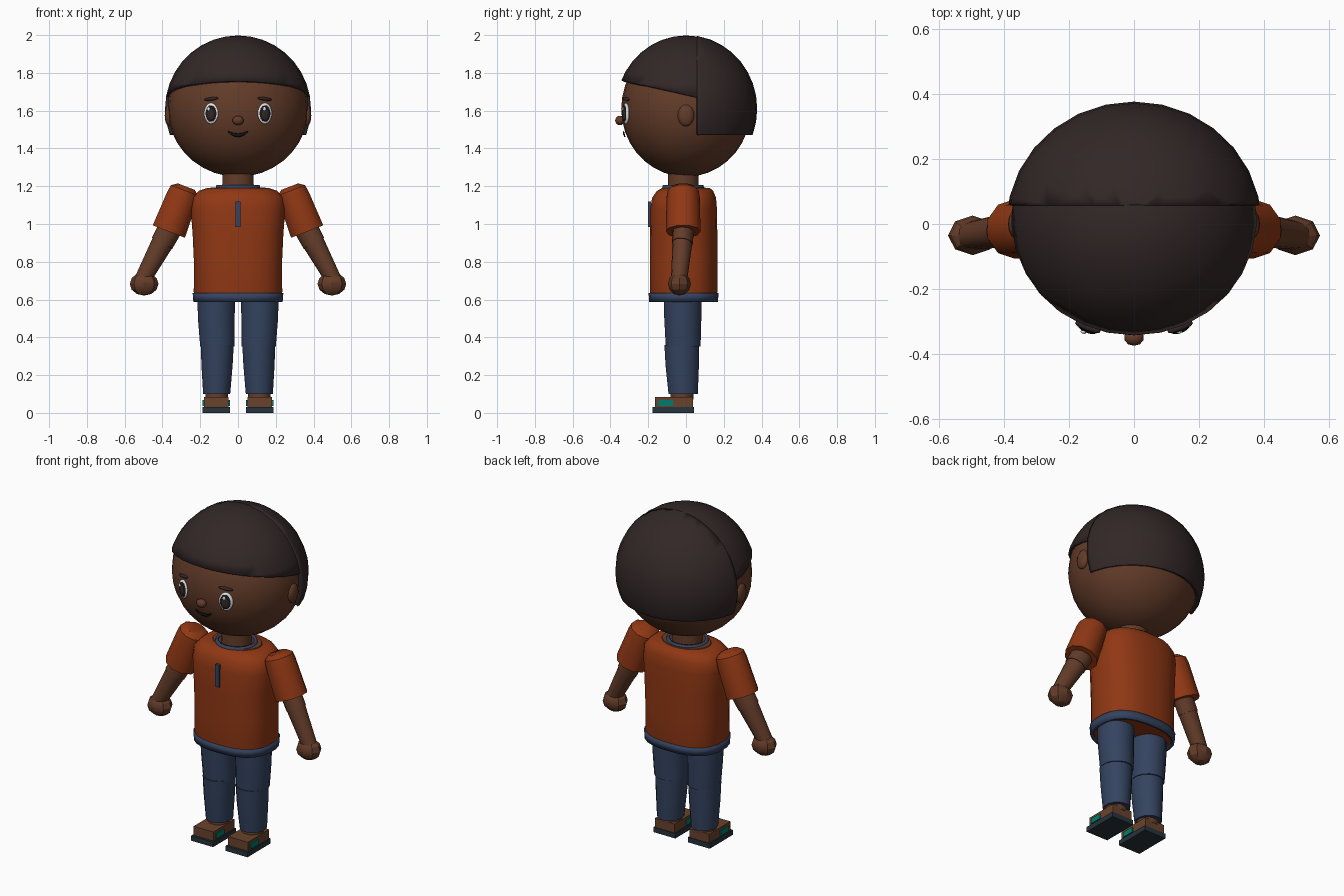
import bpy, bmesh, math
from mathutils import Vector, Matrix

cube = bpy.data.objects.get("Cube")
if cube:
    bpy.data.objects.remove(cube, do_unlink=True)


def material(name, r, g, b):
    m = bpy.data.materials.new(name)
    m.use_nodes = True
    m.diffuse_color = (r, g, b, 1)
    node = m.node_tree.nodes["Principled BSDF"]
    node.inputs["Base Color"].default_value = (r, g, b, 1)
    node.inputs["Roughness"].default_value = 0.8
    return m


SKIN = material("brown skin", .125, .045, .022)
HAIR = material("dark hair", .032, .02, .02)
ORANGE = material("orange shirt", .28, .039, .007)
NAVY = material("navy denim", .034, .056, .115)
SOLE = material("dark sole", .02, .033, .045)
LEATHER = material("shoe leather", .14, .055, .025)
TEAL = material("teal patch", 0, .2, .15)
WHITE = material("eye white", .8, .8, .8)
BLACK = material("black", .01, .008, .008)


def finish(name, bm, mat, smooth=40, thickness=0):
    bmesh.ops.recalc_face_normals(bm, faces=bm.faces)
    mesh = bpy.data.meshes.new(name)
    bm.to_mesh(mesh)
    bm.free()
    mesh.materials.append(mat)
    ob = bpy.data.objects.new(name, mesh)
    bpy.context.collection.objects.link(ob)
    if thickness:
        mod = ob.modifiers.new("thickness", 'SOLIDIFY')
        mod.thickness = thickness
        mod.offset = -1
    if smooth:
        bpy.ops.object.select_all(action='DESELECT')
        bpy.context.view_layer.objects.active = ob
        ob.select_set(True)
        bpy.ops.object.shade_smooth_by_angle(angle=math.radians(smooth))
    return ob


def loft(name, rings, mat, n=16, power=2, origin=(0, 0, 0), along=None, cap=True, thickness=0):
    """Skin rings (cx, cy, z, rx, ry); 'along' tilts the local z axis."""
    bm = bmesh.new()
    loops = []
    for cx, cy, z, rx, ry in rings:
        loop = []
        for i in range(n):
            a = math.tau * (i + .5) / n
            c, s = math.cos(a), math.sin(a)
            loop.append(bm.verts.new((
                cx + rx * math.copysign(abs(c) ** (2 / power), c),
                cy + ry * math.copysign(abs(s) ** (2 / power), s), z)))
        loops.append(loop)
    for a, b in zip(loops, loops[1:]):
        for i in range(n):
            j = (i + 1) % n
            bm.faces.new((a[i], a[j], b[j], b[i]))
    if cap:
        bm.faces.new(loops[0])
        bm.faces.new(loops[-1])
    mat4 = Matrix.Translation(origin)
    if along:
        mat4 = mat4 @ Vector((0, 0, 1)).rotation_difference(Vector(along)).to_matrix().to_4x4()
    bm.transform(mat4)
    return finish(name, bm, mat, thickness=thickness)


def ball(name, centre, radii, mat, u=24, v=16, turn=0, tilt=0, cuts=(), thickness=0, smooth=60):
    """Ellipsoid, optionally trimmed by planes (point, kept direction)."""
    bm = bmesh.new()
    bmesh.ops.create_uvsphere(bm, u_segments=u, v_segments=v, radius=1)
    bm.transform(Matrix.Translation(centre) @ Matrix.Rotation(turn, 4, 'Z')
                 @ Matrix.Rotation(tilt, 4, 'Y') @ Matrix.Diagonal((*radii, 1)))
    for point, keep in cuts:
        bmesh.ops.bisect_plane(bm, geom=bm.verts[:] + bm.edges[:] + bm.faces[:],
                               plane_co=point, plane_no=keep, clear_inner=True)
    return finish(name, bm, mat, smooth, thickness)


def box(name, lo, hi, mat):
    bm = bmesh.new()
    bmesh.ops.create_cube(bm, size=1)
    lo, hi = Vector(lo), Vector(hi)
    bm.transform(Matrix.Translation((lo + hi) / 2) @ Matrix.Diagonal((*(hi - lo), 1)))
    return finish(name, bm, mat, 0)


# Head
HEAD, HEAD_R = Vector((0, 0, 1.61)), Vector((.372, .343, .36))
ball("head", HEAD, HEAD_R, SKIN, 28, 18)


def face_y(x, z):
    return -HEAD_R.y * math.sqrt(1 - (x / HEAD_R.x) ** 2 - ((z - HEAD.z) / HEAD_R.z) ** 2)


# Hair: sloping fringe cap plus a longer shell behind the ears
ball("hair_cap", (0, 0, 1.61), (.386, .372, .388), HAIR, 28, 18,
     cuts=[((0, -.33, 1.757), (0, .085, .39))], thickness=.02)
ball("hair_back", (0, 0, 1.61), (.393, .377, .39), HAIR, 28, 18,
     cuts=[((0, .058, 0), (0, 1, 0)), ((0, 0, 1.47), (0, 0, 1))], thickness=.025)

# Face
ball("nose", (0, -.35, 1.548), (.031, .025, .025), SKIN, 10, 8)
for side, s in (("left", 1), ("right", -1)):
    ball(side + "_ear", (s * .366, 0, 1.575), (.022, .044, .058), SKIN, 12, 8)
    x, z, turn = s * .142, 1.585, s * .36
    out = Vector((math.sin(turn), -math.cos(turn), 0))
    eye = Vector((x, face_y(x, z), z)) + out * .002
    ball(side + "_eye_white", eye, (.04, .012, .056), WHITE, 16, 10, turn)
    ball(side + "_iris", eye + out * .007 + Vector((-s * .002, 0, 0)),
         (.031, .009, .044), BLACK, 16, 10, turn)
    ball(side + "_pupil", eye + out * .011 + Vector((-s * .002, 0, -.004)),
         (.023, .007, .033), HAIR, 14, 8, turn)
    ball(side + "_eye_glint", eye + out * .016 + Vector((-.008, 0, .024)),
         (.009, .005, .011), WHITE, 8, 6, turn)
    ball(side + "_brow", (x, face_y(x, 1.662) - .004, 1.662), (.043, .012, .009),
         HAIR, 10, 6, turn, s * .12)

# Smiling mouth as a thin crescent on the face
bm = bmesh.new()
rows = []
for i in range(9):
    x = (i / 4 - 1) * .052
    bulge = 1 - (x / .052) ** 2
    rows.append([bm.verts.new((x, face_y(x, z) - .008, z))
                 for z in (1.492 - .012 * bulge, 1.488 - .026 * bulge)])
for a, b in zip(rows, rows[1:]):
    bm.faces.new((a[0], a[1], b[1], b[0]))
finish("mouth", bm, BLACK, thickness=.006)

# Neck and torso
loft("neck", [(0, -.015, 1.1, .088, .085), (0, -.015, 1.32, .082, .08)], SKIN)
loft("shirt", [(0, -.013, .6, .228, .174), (0, -.013, .64, .236, .18),
               (0, -.013, .8, .235, .18), (0, -.013, .95, .242, .18),
               (0, -.013, 1.08, .252, .178), (0, -.01, 1.14, .245, .17),
               (0, -.005, 1.175, .21, .15), (0, 0, 1.19, .165, .128)],
     ORANGE, 24, 2.5)
loft("neckline_skin", [(0, -.005, 1.18, .155, .115), (0, -.005, 1.194, .145, .108)], SKIN, 24)
loft("collar", [(0, -.015, 1.18, .122, .115), (0, -.015, 1.207, .115, .108)],
     NAVY, 24, cap=False, thickness=.015)
loft("shirt_hem", [(0, -.013, .588, .238, .184), (0, -.013, .635, .242, .186)],
     NAVY, 24, 2.5, cap=False, thickness=.018)
box("placket", (-.013, -.2, .985), (.013, -.185, 1.12), NAVY)

for side, s in (("left", 1), ("right", -1)):
    # Arms
    down = Vector((s * .36, 0, -.93)).normalized()
    loft(side + "_sleeve", [(0, 0, -.03, .05, .055), (0, 0, -.008, .082, .082),
                            (0, 0, .03, .088, .088), (0, 0, .225, .096, .092)],
         ORANGE, 10, origin=(s * .285, -.015, 1.17), along=down)
    reach = Vector((s * .135, -.022, -.25)).normalized()
    loft(side + "_upper_arm", [(0, 0, 0, .065, .055), (0, 0, .1, .062, .055)],
         SKIN, 12, origin=(s * .355, -.012, .985), along=reach)
    loft(side + "_forearm", [(0, 0, 0, .06, .053), (0, 0, .24, .043, .043)],
         SKIN, 12, origin=(s * .392, -.018, .915), along=reach)
    ball(side + "_hand", (s * .497, -.035, .683), (.076, .061, .062), SKIN, 8, 6, smooth=30)

    # Legs
    loft(side + "_thigh", [(s * .11, -.015, .352, .092, .094),
                           (s * .115, -.017, .5, .099, .1),
                           (s * .115, -.017, .62, .102, .103)], NAVY)
    loft(side + "_shin", [(s * .113, -.015, .1, .073, .079),
                          (s * .111, -.02, .25, .084, .09),
                          (s * .11, -.022, .36, .089, .094)], NAVY)
    loft(side + "_ankle", [(s * .113, -.022, .07, .062, .064),
                           (s * .113, -.02, .13, .06, .062)], SKIN, 12)

    # Shoes
    c = s * .115
    box(side + "_sole", (c - .073, -.178, 0), (c + .073, .042, .03), SOLE)
    box(side + "_shoe", (c - .066, -.165, .03), (c + .066, .038, .084), LEATHER)
    for edge, e in (("outer", s), ("inner", -s)):
        x = c + e * .068
        box(f"{side}_{edge}_shoe_patch", (x - .004, -.145, .036), (x + .004, -.068, .068), TEAL)
